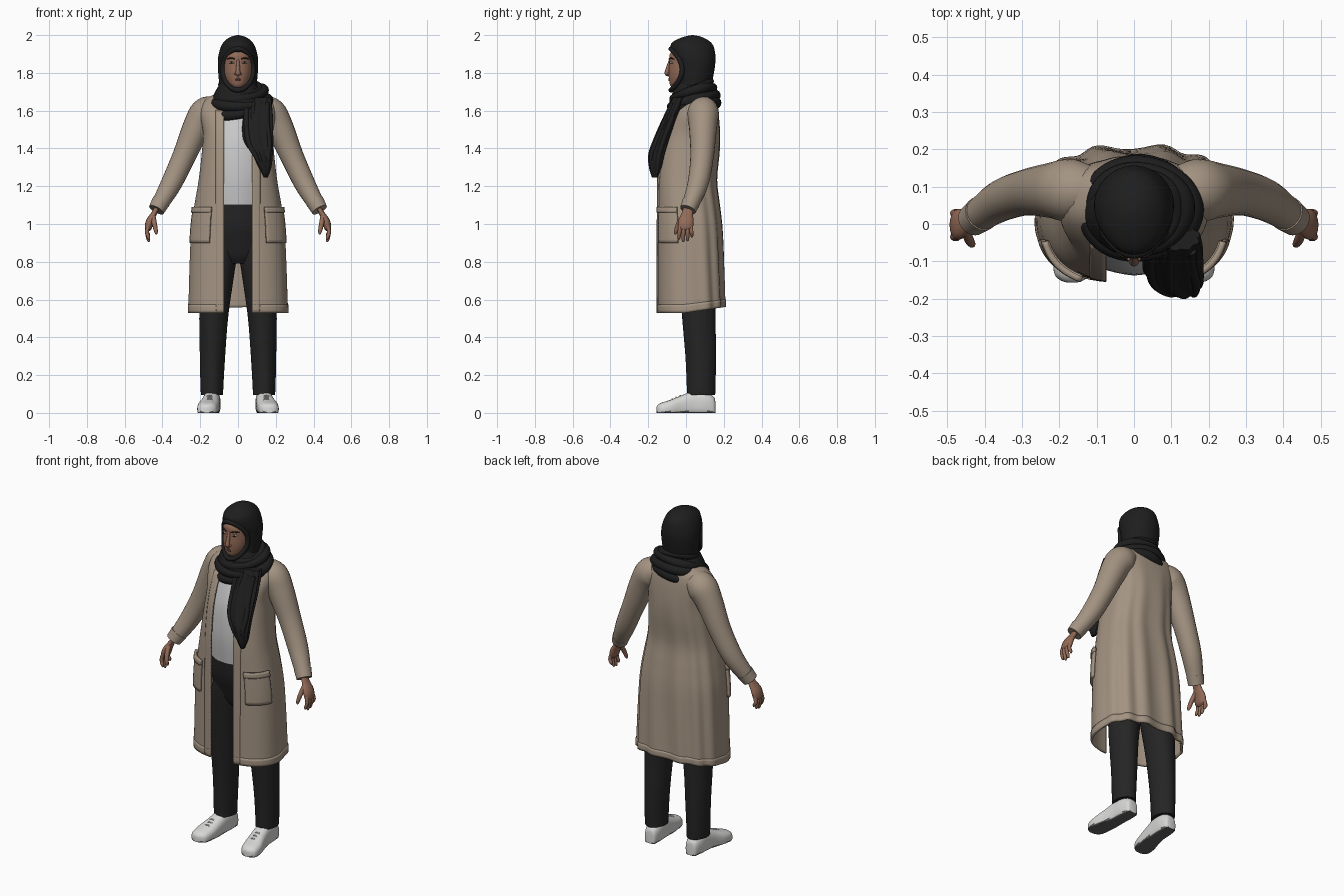
import bpy, bmesh, math
from mathutils import Vector

cube = bpy.data.objects.get("Cube")
if cube:
    bpy.data.objects.remove(cube, do_unlink=True)


def material(name, r, g, b):
    m = bpy.data.materials.new(name)
    m.use_nodes = True
    m.diffuse_color = (r, g, b, 1)
    shader = m.node_tree.nodes["Principled BSDF"]
    shader.inputs["Base Color"].default_value = (r, g, b, 1)
    shader.inputs["Roughness"].default_value = .8
    return m


COAT = material("beige knit", .37, .295, .225)
SCARF = material("black scarf cloth", .013, .013, .013)
TROUSER = material("charcoal cloth", .018, .018, .018)
SHIRT = material("light grey shirt", .58, .58, .58)
SHOE = material("white shoe", .68, .68, .67)
SOLE = material("grey sole", .12, .12, .12)
SKIN = material("brown skin", .29, .145, .095)
LIP = material("rose brown lips", .2, .08, .06)
BROW = material("dark brown", .03, .018, .012)
EYE = material("eye white", .5, .47, .44)


def smooth(keys, steps=5):
    """Catmull-Rom sampling of rows of values."""
    out = []
    for i in range(len(keys) - 1):
        a, b, c, d = (keys[min(max(i + j, 0), len(keys) - 1)] for j in (-1, 0, 1, 2))
        for k in range(steps):
            u = k / steps
            out.append(tuple(q + .5 * u * (r - p + u * (2 * p - 5 * q + 4 * r - s + u * (3 * (q - r) + s - p)))
                             for p, q, r, s in zip(a, b, c, d)))
    return out + [tuple(keys[-1])]


def skin_rows(name, rows, mat, wrap=True, caps=True, loop=False, thick=0):
    """Mesh object from a grid of point rows."""
    bm = bmesh.new()
    grid = [[bm.verts.new(p) for p in row] for row in rows]
    n = len(rows[0])
    pairs = list(zip(grid, grid[1:])) + ([(grid[-1], grid[0])] if loop else [])
    for low, high in pairs:
        for j in range(n if wrap else n - 1):
            k = (j + 1) % n
            bm.faces.new((low[j], low[k], high[k], high[j]))
    if wrap and caps and not loop:
        bm.faces.new(grid[0])
        bm.faces.new(grid[-1])
    bmesh.ops.recalc_face_normals(bm, faces=bm.faces)
    me = bpy.data.meshes.new(name)
    bm.to_mesh(me)
    bm.free()
    me.materials.append(mat)
    me.shade_smooth()
    me.set_sharp_from_angle(angle=math.radians(55))
    ob = bpy.data.objects.new(name, me)
    bpy.context.collection.objects.link(ob)
    if thick:
        mod = ob.modifiers.new("thickness", 'SOLIDIFY')
        mod.thickness, mod.offset = thick, 0
    return ob


def loft(name, keys, mat, n=40, folds=0, depth=0):
    """Stacked horizontal ellipses: z, centre x, centre y, radius x, radius y."""
    rows = []
    for z, cx, cy, rx, ry in smooth(keys):
        row = []
        for j in range(n):
            t = math.tau * j / n
            f = 1 + depth * math.sin(folds * t + 6 * z)
            row.append((cx + rx * f * math.sin(t), cy - ry * f * math.cos(t), z))
        rows.append(row)
    return skin_rows(name, rows, mat)


def limb(name, keys, mat, ref=(0, 1, 0), loop=False, flat=1, n=16):
    """Tube along x, y, z, radius keys; flat scales it across the ref axis."""
    pts = keys if loop else smooth(keys)
    rows, total = [], len(pts)
    for i, (x, y, z, r) in enumerate(pts):
        after = pts[(i + 1) % total if loop else min(i + 1, total - 1)]
        before = pts[i - 1 if loop else max(i - 1, 0)]
        tangent = (Vector(after[:3]) - Vector(before[:3])).normalized()
        side = tangent.cross(Vector(ref)).normalized()
        other = side.cross(tangent)
        rows.append([Vector((x, y, z)) + side * r * flat * math.cos(a) + other * r * math.sin(a)
                     for a in (math.tau * j / n for j in range(n))])
    return skin_rows(name, rows, mat, loop=loop)


def spow(v, p=.77):
    return math.copysign(abs(v) ** p, v)


# Coat body: height, half width, front y, back y
coat_rows = smooth([(.53, .258, -.15, .2), (.75, .252, -.15, .194), (.97, .242, -.15, .186), (1.1, .225, -.15, .172),
                    (1.23, .203, -.15, .158), (1.38, .186, -.138, .172), (1.48, .18, -.115, .175),
                    (1.58, .196, -.07, .168), (1.64, .183, -.03, .158), (1.675, .14, 0, .145), (1.7, .075, .03, .12)])


def coat_at(z):
    for a, b in zip(coat_rows, coat_rows[1:]):
        if z <= b[0]:
            u = (z - a[0]) / (b[0] - a[0])
            return [p + u * (q - p) for p, q in zip(a, b)][1:]
    return coat_rows[-1][1:]


def front_t(z, x):
    return math.asin(min(.95, (x / coat_at(z)[0]) ** (1 / .77)))


def coat_point(z, t, out=0):
    w, yf, yb = coat_at(z)
    fade = min(1, max(0, (1.62 - z) / .8))
    out += .006 * fade * math.sin(13 * t + 2 * z) * max(0, .3 - math.cos(t))
    y = (yf + yb) / 2 - ((yb - yf) / 2 + out) * spow(math.cos(t))
    lift = .03 * max(0, y / .2) * max(0, (.8 - z) / .27)
    return ((w + out) * spow(math.sin(t)), y, z + lift)


def coat_patch(name, z0, z1, span, out, thick, nz=40, nt=12):
    rows = []
    for i in range(nz + 1):
        z = z0 + (z1 - z0) * i / nz
        a, b = span(z)
        rows.append([coat_point(z, a + (b - a) * j / nt, out) for j in range(nt + 1)])
    return skin_rows(name, rows, COAT, wrap=False, thick=thick)


def around(z):
    t = front_t(z, .075)
    return t, math.tau - t


coat_patch("coat_body", .53, 1.7, around, 0, .01, 70, 110)
coat_patch("coat_hem", .53, .575, around, .003, .01, 3, 110)

for s, side in ((1, "left"), (-1, "right")):
    # Coat trim, pockets and sleeves
    coat_patch(side + "_front_band", .53, 1.6, lambda z: (s * front_t(z, .073), s * front_t(z, .115)), .003, .01, 50, 4)
    coat_patch(side + "_pocket", .9, 1.085, lambda z: (s * .52, s * 1.32), .011, .014, 10)
    coat_patch(side + "_pocket_trim", 1.06, 1.09, lambda z: (s * .51, s * 1.33), .016, .016, 3)
    limb(side + "_sleeve", [(s * x, y, z, r) for x, y, z, r in (
        (.1, .09, 1.615, .06), (.165, .09, 1.59, .084), (.215, .09, 1.52, .075), (.285, .085, 1.36, .062),
        (.35, .065, 1.22, .056), (.405, .03, 1.12, .046), (.428, .012, 1.08, .04))], COAT, n=24)
    limb(side + "_cuff", [(s * .408, .028, 1.118, .048), (s * .432, .01, 1.075, .043)], COAT, n=24)

    # Hand
    limb(side + "_palm", [(s * x, y, z, r) for x, y, z, r in (
        (.42, .014, 1.1, .026), (.442, .008, 1.06, .029), (.466, .0, 1.015, .041),
        (.475, -.003, .98, .038), (.477, -.003, .965, .02))], SKIN, flat=.5)
    for i, tip in enumerate((.918, .905, .91, .93)):
        y = -.031 + .019 * i
        limb(f"{side}_finger_{i + 1}", [(s * .473, y, .995, .011), (s * .482, y * 1.1, .96, .0105),
                                       (s * .474, y * 1.2, tip + .012, .009), (s * .47, y * 1.2, tip, .004)], SKIN, n=10)
    limb(side + "_thumb", [(s * .45, -.015, 1.04, .014), (s * .442, -.04, 1, .013),
                           (s * .434, -.054, .96, .01), (s * .432, -.056, .945, .004)], SKIN, n=10)

    # Trouser leg
    loft(side + "_trouser_leg", [(z, s * x, y, rx, ry) for z, x, y, rx, ry in (
        (.095, .137, .08, .058, .074), (.14, .138, .08, .06, .075), (.3, .135, .078, .066, .08),
        (.5, .129, .068, .076, .088), (.7, .113, .06, .089, .098), (.85, .095, .052, .093, .105),
        (.95, .08, .045, .08, .1))], TROUSER, folds=4, depth=.015)

    # Shoe with a flat sole: y, centre x, half width, height
    rows = []
    for y, x, w, h in smooth([(.156, .135, .015, .05), (.147, .135, .034, .085), (.1, .137, .045, .112),
                              (.04, .14, .046, .115), (-.02, .147, .05, .094), (-.08, .158, .056, .07),
                              (-.13, .164, .05, .054), (-.15, .166, .032, .042), (-.157, .166, .012, .03)]):
        rows.append([(s * (x + w * spow(math.cos(a))), y, max(0, (h + .02) / 2 * (1 + spow(math.sin(a))) - .02))
                     for a in (math.tau * j / 32 for j in range(32))])
    shoe = skin_rows(side + "_shoe", rows, SHOE)
    shoe.data.materials.append(SOLE)
    for f in shoe.data.polygons:
        f.material_index = int(f.center.z < .008)
    for i in range(3):
        y, z = -.03 - .022 * i, .092 - .009 * i
        limb(f"{side}_lace_{i + 1}", [(s * .125, y, z - .012, .004), (s * .15, y, z, .004),
                                     (s * .175, y, z - .012, .004)], SHOE, n=8)

    # Eye and brow
    limb(side + "_eye", [(s * .02, -.086, 1.853, .002), (s * .034, -.081, 1.855, .006),
                         (s * .049, -.07, 1.853, .002)], EYE, n=10)
    limb(side + "_pupil", [(s * .029, -.086, 1.854, .003), (s * .034, -.0845, 1.855, .005),
                           (s * .039, -.081, 1.854, .003)], BROW, n=10)
    limb(side + "_brow", [(s * .016, -.09, 1.873, .003), (s * .038, -.082, 1.879, .004),
                          (s * .058, -.063, 1.872, .002)], BROW, n=10)
    limb(side + "_nostril", [(s * .004, -.097, 1.795, .006), (s * .013, -.092, 1.795, .007),
                             (s * .018, -.087, 1.796, .003)], SKIN, n=10)

# Hips and shirt
loft("trouser_hips", [(.79, 0, .058, .09, .07), (.83, 0, .055, .16, .095), (.9, 0, .045, .18, .11),
                      (1, 0, .03, .175, .125), (1.13, 0, .015, .155, .12)], TROUSER)
loft("shirt", [(1.1, 0, 0, .155, .125), (1.25, 0, 0, .165, .137), (1.4, 0, .01, .16, .137),
               (1.5, 0, .03, .15, .13), (1.6, 0, .05, .13, .105), (1.67, 0, .06, .07, .065)],
     SHIRT, folds=12, depth=.008)

# Face
loft("face", [(1.705, 0, -.005, .02, .045), (1.73, 0, -.005, .048, .076), (1.76, 0, -.003, .066, .086),
              (1.8, 0, -.002, .075, .09), (1.86, 0, 0, .077, .088), (1.9, 0, 0, .072, .085),
              (1.94, 0, .01, .05, .06)], SKIN)
limb("nose", [(0, -.083, 1.87, .006), (0, -.09, 1.845, .009), (0, -.098, 1.815, .011),
              (0, -.1, 1.797, .013), (0, -.092, 1.786, .006)], SKIN)
for name, z in (("upper_lip", 1.769), ("lower_lip", 1.761)):
    limb(name, [(-.027, -.078, 1.765, .002), (0, -.088, z, .005), (.027, -.078, 1.765, .002)], LIP, n=10)

# Head scarf
loft("scarf_hood", [(2, 0, .035, .004, .004), (1.988, 0, .034, .045, .055), (1.955, 0, .03, .082, .108),
                    (1.9, 0, .04, .102, .115), (1.85, 0, .05, .107, .105), (1.79, 0, .05, .104, .096),
                    (1.73, 0, .045, .1, .09), (1.66, 0, .045, .11, .09)], SCARF, n=48)
turns = [math.tau * i / 64 for i in range(64)]
limb("scarf_face_rim", [(.08 * math.cos(a), -.02 - .06 * math.sin(a) ** 2, 1.818 + .109 * math.sin(a), .013)
                        for a in turns], SCARF, loop=True)
loft("scarf_cowl", [(1.77, 0, .035, .07, .07), (1.72, 0, .04, .11, .098), (1.66, .012, .04, .148, .125),
                    (1.62, .015, .04, .145, .125), (1.57, .015, .02, .1, .1)], SCARF)
for i, (z, rx, ry, r, roll) in enumerate(((1.725, .1, .09, .02, -.01), (1.692, .122, .103, .024, .015),
                                          (1.652, .142, .115, .027, .005), (1.612, .136, .117, .027, .025))):
    limb(f"scarf_fold_{i + 1}", [(.015 + rx * math.cos(a), .04 + ry * math.sin(a),
                                  z + .03 * math.sin(a) + roll * math.cos(a), r * (1 + .12 * math.sin(3 * a + i)))
                                 for a in turns], SCARF, ref=(0, 0, 1), loop=True)

# Hanging scarf end
loft("scarf_end", [(1.67, .12, -.035, .055, .035), (1.56, .108, -.082, .076, .04), (1.45, .108, -.128, .076, .042),
                   (1.37, .13, -.155, .052, .042), (1.3, .143, -.162, .032, .032), (1.245, .147, -.165, .01, .014)],
     SCARF, n=64, folds=9, depth=.07)
for i in range(4):
    x = .045 + .036 * i
    limb(f"scarf_end_pleat_{i + 1}", [(x, -.07, 1.64, .014), (x, -.115, 1.53, .015), (x + .012, -.16, 1.43, .014),
                                     (.1 + .02 * i, -.185, 1.35, .012), (.125 + .012 * i, -.175, 1.29, .005)], SCARF)
